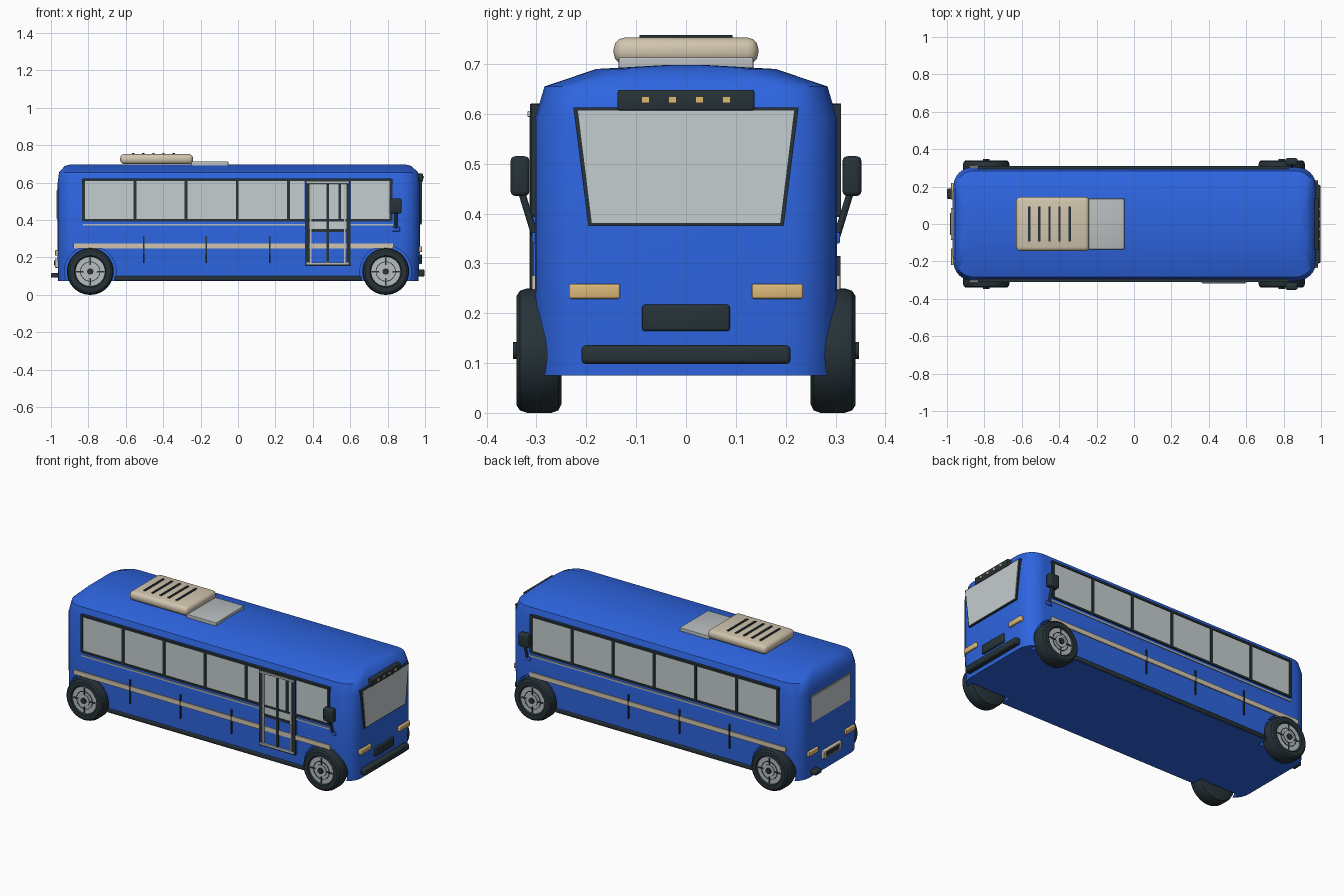
import bpy, bmesh, math
from mathutils import Vector, Matrix

cube = bpy.data.objects.get("Cube")
if cube:
    bpy.data.objects.remove(cube, do_unlink=True)


def material(name, rgb):
    m = bpy.data.materials.new(name)
    m.use_nodes = True
    m.diffuse_color = (*rgb, 1)
    bsdf = m.node_tree.nodes["Principled BSDF"]
    bsdf.inputs["Base Color"].default_value = (*rgb, 1)
    bsdf.inputs["Roughness"].default_value = 0.6
    return m


BLUE = material("blue paint", (0.027, 0.13, 0.75))
DARK = material("dark rubber", (0.02, 0.033, 0.04))
GLASS = material("pale glass", (0.56, 0.61, 0.62))
CREAM = material("cream trim", (0.64, 0.56, 0.42))
AMBER = material("amber lamp", (0.72, 0.48, 0.19))
GREY = material("light grey metal", (0.48, 0.51, 0.52))


def finish(name, bm, mat, bevel=0, angle=35):
    bmesh.ops.recalc_face_normals(bm, faces=bm.faces)
    if bevel:
        bmesh.ops.bevel(bm, geom=bm.edges[:], offset=bevel, segments=3,
                        profile=0.5, affect='EDGES', clamp_overlap=True)
    me = bpy.data.meshes.new(name)
    bm.to_mesh(me)
    bm.free()
    me.shade_smooth()
    me.set_sharp_from_angle(angle=math.radians(angle))
    me.materials.append(mat)
    ob = bpy.data.objects.new(name, me)
    bpy.context.scene.collection.objects.link(ob)
    return ob


def box(name, xs, ys, zs, mat, bevel=0):
    bm = bmesh.new()
    bmesh.ops.create_cube(bm, size=1)
    lo, hi = zip(*(sorted(p) for p in (xs, ys, zs)))
    lo, hi = Vector(lo), Vector(hi)
    for v in bm.verts:
        v.co = (lo + hi) / 2 + Vector(a * b for a, b in zip(v.co, hi - lo))
    return finish(name, bm, mat, bevel)


def rod(name, a, b, radius, mat, segments=16):
    a, b = Vector(a), Vector(b)
    d = b - a
    rot = d.to_track_quat('Z', 'Y').to_matrix().to_4x4()
    bm = bmesh.new()
    bmesh.ops.create_cone(bm, cap_ends=True, segments=segments, radius1=radius,
                          radius2=radius, depth=d.length,
                          matrix=Matrix.Translation((a + b) / 2) @ rot)
    return finish(name, bm, mat)


def lathe(name, cx, cz, side, profile, mat, steps=40):
    """Turn a (radius, y) profile around a wheel axle."""
    bm = bmesh.new()
    rings = []
    for i in range(steps):
        t = math.tau * i / steps
        rings.append([bm.verts.new((cx + r * math.cos(t), side * y, cz + r * math.sin(t)))
                      for r, y in profile])
    for i, ring in enumerate(rings):
        nxt = rings[(i + 1) % steps]
        for j in range(len(profile) - 1):
            bm.faces.new((ring[j], ring[j + 1], nxt[j + 1], nxt[j]))
    for end in (0, -1):
        bm.faces.new([r[end] for r in rings])
    return finish(name, bm, mat)


def panel(name, outline, x0, x1, mat):
    """Extrude a (y, z) outline along x."""
    bm = bmesh.new()
    face = bm.faces.new([bm.verts.new((x0, y, z)) for y, z in outline])
    out = bmesh.ops.extrude_face_region(bm, geom=[face])
    bmesh.ops.translate(bm, vec=(x1 - x0, 0, 0),
                        verts=[v for v in out["geom"] if isinstance(v, bmesh.types.BMVert)])
    return finish(name, bm, mat)


# Body shell: stacked rounded outlines (z, rear x, front x, half width, corner)
levels = [(0.075, -0.962, 0.965, 0.30, 0.10), (0.25, -0.965, 0.973, 0.303, 0.10),
          (0.59, -0.965, 0.973, 0.303, 0.10), (0.655, -0.957, 0.963, 0.284, 0.10),
          (0.69, -0.925, 0.925, 0.18, 0.08), (0.698, -0.89, 0.89, 0.04, 0.03)]
bm = bmesh.new()
rings = []
for z, x0, x1, w, c in levels:
    ring = []
    for q, (cx, cy) in enumerate([(x1 - c, w - c), (x0 + c, w - c),
                                  (x0 + c, c - w), (x1 - c, c - w)]):
        for k in range(7):
            t = (q + k / 6) * math.pi / 2
            ring.append(bm.verts.new((cx + c * math.cos(t), cy + c * math.sin(t), z)))
    rings.append(ring)
for a, b in zip(rings, rings[1:]):
    for i in range(len(a)):
        j = (i + 1) % len(a)
        bm.faces.new((a[i], a[j], b[j], b[i]))
bm.faces.new(rings[0])
bm.faces.new(rings[-1])
body = finish("body", bm, BLUE, angle=50)

# Wheel arches cut from the body
bpy.context.view_layer.objects.active = body
for x in (-0.79, 0.79):
    for s in (-1, 1):
        cutter = rod("arch_cutter", (x, s * 0.24, 0.125), (x, s * 0.4, 0.125), 0.138, BLUE, 40)
        cutter.hide_render = True
        mod = body.modifiers.new("arch", 'BOOLEAN')
        mod.operation, mod.object, mod.solver = 'DIFFERENCE', cutter, 'EXACT'
        bpy.ops.object.modifier_apply(modifier=mod.name)
        bpy.data.objects.remove(cutter, do_unlink=True)
body.data.set_sharp_from_angle(angle=math.radians(50))

# Wheels
tyre = [(0.06, 0.25), (0.108, 0.25), (0.12, 0.256), (0.125, 0.27), (0.125, 0.318),
        (0.12, 0.333), (0.11, 0.34), (0.085, 0.34), (0.078, 0.328), (0.06, 0.328)]
for x, end in ((-0.79, "rear"), (0.79, "front")):
    for s, side in ((-1, "right"), (1, "left")):
        tag = f"{end}_{side}"
        lathe("tyre_" + tag, x, 0.125, s, tyre, DARK)
        rod("hub_" + tag, (x, s * 0.3, 0.125), (x, s * 0.334, 0.125), 0.079, GREY, 40)
        lathe("hub_ring_" + tag, x, 0.125, s,
              [(0.05, 0.33), (0.05, 0.336), (0.054, 0.336), (0.054, 0.33)], DARK)
        for a, b in ((0.075, 0.004), (0.004, 0.075)):
            box("hub_spoke_" + tag, (x - a, x + a), (s * 0.33, s * 0.337),
                (0.125 - b, 0.125 + b), DARK)
        rod("hub_plate_" + tag, (x, s * 0.33, 0.125), (x, s * 0.34, 0.125), 0.035, GREY, 24)
        rod("hub_cap_" + tag, (x, s * 0.33, 0.125), (x, s * 0.347, 0.125), 0.017, DARK)

# Long sides: windows, trim, panel seams, sill and mirrors
for s, side in ((-1, "right"), (1, "left")):
    y0 = s * 0.29
    box("side_glass_" + side, (-0.825, 0.815), (y0, s * 0.306), (0.4, 0.615), GLASS)
    for z in (0.399, 0.615):
        box("window_rail_" + side, (-0.83, 0.82), (y0, s * 0.311), (z - 0.006, z + 0.006), DARK)
    for i in range(7):
        x = -0.826 + i * 0.274
        box("window_post_" + side, (x - 0.008, x + 0.008), (y0, s * 0.311), (0.395, 0.62), DARK)
    box("waist_strip_" + side, (-0.83, 0.83), (y0, s * 0.308), (0.37, 0.379), GREY)
    box("side_stripe_" + side, (-0.88, 0.83), (y0, s * 0.309), (0.248, 0.276), CREAM)
    for x in (-0.505, -0.17, 0.17):
        box("panel_seam_" + side, (x - 0.004, x + 0.004), (y0, s * 0.3105), (0.17, 0.315), DARK)
    box("sill_" + side, (-0.66, 0.66), (s * 0.28, s * 0.308), (0.077, 0.102), DARK, 0.006)
    box("mirror_base_" + side, (0.825, 0.865), (y0, s * 0.309), (0.34, 0.362), BLUE, 0.003)
    rod("mirror_arm_" + side, (0.845, s * 0.303, 0.355), (0.845, s * 0.332, 0.45), 0.007, DARK)
    box("mirror_" + side, (0.81, 0.875), (s * 0.314, s * 0.352), (0.435, 0.515), DARK, 0.01)

# Right side window stops a little before the door
box("door_pillar", (0.27 + 0.085, 0.605), (-0.28, -0.307), (0.16, 0.615), BLUE)
# Folding door
box("door_glass", (0.38, 0.58), (-0.28, -0.309), (0.345, 0.6), GLASS)
for x, w in ((0.37, 0.011), (0.48, 0.007), (0.59, 0.011)):
    box("door_post", (x - w, x + w), (-0.28, -0.313), (0.155, 0.62), DARK)
for z in (0.163, 0.343, 0.612):
    box("door_rail", (0.36, 0.6), (-0.28, -0.312), (z - 0.008, z + 0.008), DARK)
for z in (0.168, 0.6):
    box("door_track", (0.365, 0.595), (-0.28, -0.318), (z - 0.006, z + 0.006), GREY, 0.002)
for x in (0.388, 0.572):
    box("door_edge", (x - 0.004, x + 0.004), (-0.28, -0.314), (0.17, 0.6), GREY)

# Windscreen end
panel("windscreen_frame", [(-0.196, 0.375), (0.196, 0.375), (0.226, 0.613), (-0.226, 0.613)],
      0.94, 0.981, DARK)
panel("windscreen", [(-0.189, 0.381), (0.189, 0.381), (0.217, 0.607), (-0.217, 0.607)],
      0.97, 0.984, GLASS)
box("marker_panel", (0.94, 0.99), (-0.137, 0.137), (0.607, 0.648), DARK, 0.004)
for i in range(4):
    y = -0.081 + i * 0.054
    box("marker_lamp", (0.98, 0.994), (y - 0.008, y + 0.008), (0.622, 0.635), AMBER)
for s in (-1, 1):
    box("headlamp", (0.94, 0.985), (s * 0.132, s * 0.235), (0.229, 0.259), AMBER, 0.005)
    box("tail_lamp", (-0.978, -0.93), (s * 0.13, s * 0.22), (0.21, 0.24), AMBER, 0.004)
box("grille", (0.94, 0.983), (-0.088, 0.088), (0.164, 0.217), DARK, 0.006)
box("front_bumper", (0.94, 0.998), (-0.21, 0.21), (0.098, 0.136), DARK, 0.01)

# Rear end
box("rear_window_frame", (-0.968, -0.93), (-0.186, 0.186), (0.402, 0.563), CREAM)
box("rear_window", (-0.971, -0.93), (-0.18, 0.18), (0.408, 0.557), GLASS)
box("rear_plate", (-0.979, -0.93), (-0.085, 0.085), (0.145, 0.195), CREAM, 0.004)
box("rear_plate_inset", (-0.983, -0.95), (-0.06, 0.06), (0.157, 0.183), DARK)
box("tail_pipe", (-1.0, -0.93), (0.135, 0.19), (0.092, 0.117), DARK, 0.005)

# Roof unit and hatch
box("roof_unit", (-0.63, -0.24), (-0.145, 0.145), (0.699, 0.753), CREAM, 0.022)
for i in range(5):
    x = -0.56 + i * 0.054
    box("roof_vent", (x - 0.006, x + 0.006), (-0.093, 0.093), (0.74, 0.758), DARK)
box("roof_hatch", (-0.25, -0.052), (-0.135, 0.135), (0.685, 0.713), GREY, 0.003)
